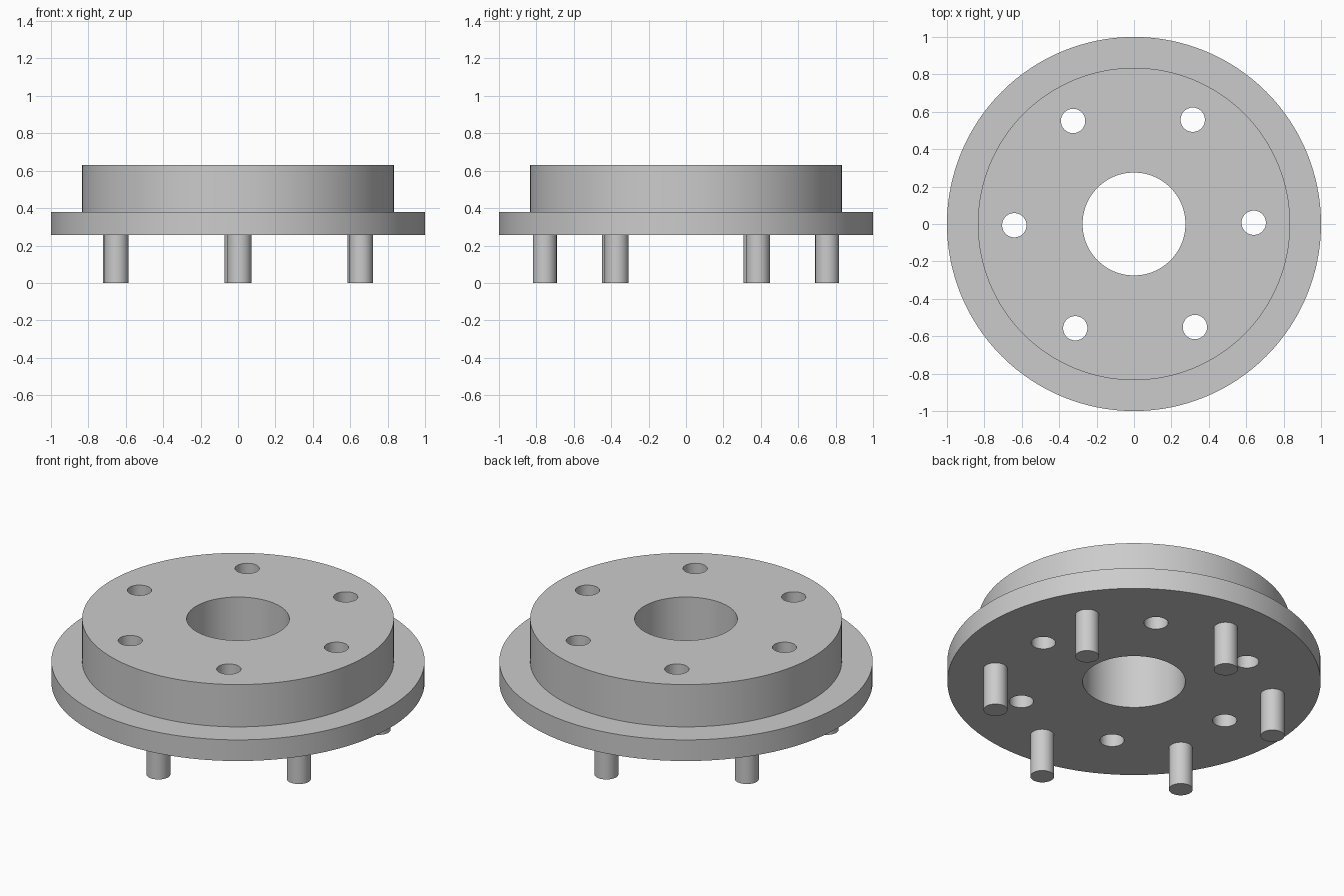
import bpy, bmesh, math

if "Cube" in bpy.data.objects:
    bpy.data.objects.remove(bpy.data.objects["Cube"])

SEG = 128
OFFSET = math.radians(0.6)   # slight turn of the bolt pattern

metal = bpy.data.materials.new("plain grey metal")
metal.diffuse_color = (0.6, 0.6, 0.6, 1)
metal.use_nodes = True
metal.node_tree.nodes["Principled BSDF"].inputs["Base Color"].default_value = metal.diffuse_color


def finish(name, bm):
    bmesh.ops.recalc_face_normals(bm, faces=bm.faces[:])
    mesh = bpy.data.meshes.new(name)
    bm.to_mesh(mesh)
    bm.free()
    mesh.materials.append(metal)
    ob = bpy.data.objects.new(name, mesh)
    bpy.context.collection.objects.link(ob)
    return ob


def smooth(ob):
    bpy.ops.object.select_all(action='DESELECT')
    ob.select_set(True)
    bpy.context.view_layer.objects.active = ob
    bpy.ops.object.shade_smooth_by_angle(angle=math.radians(30))


def lathe(name, profile):
    # closed (radius, z) profile turned around z
    bm = bmesh.new()
    rings = [[bm.verts.new((r * math.cos(2 * math.pi * i / SEG),
                            r * math.sin(2 * math.pi * i / SEG), z))
              for i in range(SEG)] for r, z in profile]
    for k, a in enumerate(rings):
        b = rings[(k + 1) % len(rings)]
        for i in range(SEG):
            j = (i + 1) % SEG
            bm.faces.new((a[i], a[j], b[j], b[i]))
    return finish(name, bm)


def cylinder(name, ring_r, angle, r, z0, z1):
    bm = bmesh.new()
    bmesh.ops.create_cone(bm, cap_ends=True, segments=48,
                          radius1=r, radius2=r, depth=z1 - z0)
    bmesh.ops.translate(bm, verts=bm.verts[:],
                        vec=(ring_r * math.cos(angle),
                             ring_r * math.sin(angle), (z0 + z1) / 2))
    return finish(name, bm)


# stepped spacer body with centre bore
body = lathe("flanged_body", [(0.275, 0.255), (1.0, 0.255), (1.0, 0.38),
                              (0.835, 0.38), (0.835, 0.63), (0.275, 0.63)])

# six through holes
bpy.context.view_layer.objects.active = body
for i in range(6):
    cutter = cylinder("hole_cutter", 0.64, OFFSET + i * math.pi / 3,
                      0.065, 0.1, 0.8)
    cutter.hide_render = True
    mod = body.modifiers.new("hole", 'BOOLEAN')
    mod.operation = 'DIFFERENCE'
    mod.solver = 'EXACT'
    mod.object = cutter
    bpy.ops.object.modifier_apply(modifier=mod.name)
    bpy.data.objects.remove(cutter)
smooth(body)

# six studs below the flange, between the holes
for i in range(6):
    smooth(cylinder(f"stud_{i + 1}", 0.755,
                    OFFSET + math.pi / 6 + i * math.pi / 3,
                    0.064, 0.0, 0.256))
